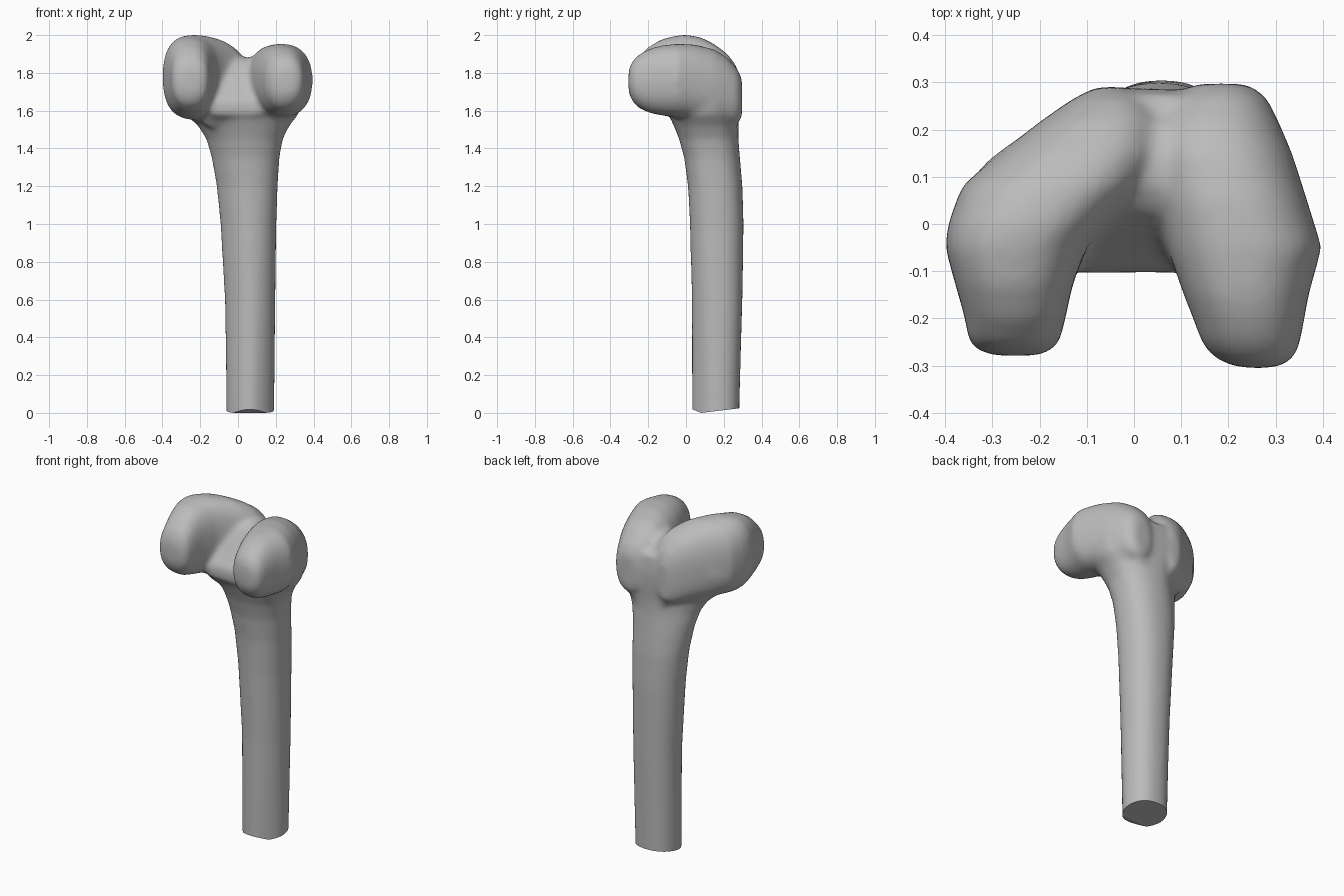
import bpy, bmesh, math
from mathutils import Vector

if "Cube" in bpy.data.objects:
    bpy.data.objects.remove(bpy.data.objects["Cube"], do_unlink=True)

SIDES = 40


def spow(v, e):
    return math.copysign(abs(v) ** e, v)


def loft(bm, sections, place, power):
    """Skin rounded-box rings given as (level, a0, a1, b0, b1) and cap both ends."""
    rings = []
    for lev, a0, a1, b0, b1 in sections:
        ring = []
        for i in range(SIDES):
            t = 2 * math.pi * i / SIDES
            c, s = math.cos(t), math.sin(t)
            e = 2 / power(lev, c, s)
            a = (a0 + a1) / 2 + (a1 - a0) / 2 * spow(c, e)
            b = (b0 + b1) / 2 + (b1 - b0) / 2 * spow(s, e)
            ring.append(bm.verts.new(place(lev, a, b)))
        rings.append(ring)
    faces = [bm.faces.new(rings[0]), bm.faces.new(rings[-1])]
    for r, q in zip(rings, rings[1:]):
        for i in range(SIDES):
            j = (i + 1) % SIDES
            faces.append(bm.faces.new((r[i], r[j], q[j], q[i])))
    bmesh.ops.recalc_face_normals(bm, faces=faces)


def along_y(y, x, z):
    return (x, y, z)


def along_z(z, x, y):
    return (x, y, z)


def shaft_power(z, c, s):
    """Corner roundness: front corners flattened, back -x corner bevelled in the flare."""
    if s < 0:
        return 1.5 + 0.8 * min(1, max(0, z) / 1.3) if c > 0 else 1.65
    if c < 0:
        return 2.2 - 0.95 * min(1, max(0, z - 1.25) / 0.3)
    return 2.4


# (z, x0, x1, y0, y1)
shaft = [
    (-.1, -.06, .19, .03, .28), (.3, -.065, .195, .03, .29), (.6, -.07, .198, .03, .299),
    (1, -.093, .203, .02, .305), (1.2, -.113, .21, .01, .299), (1.35, -.14, .219, -.01, .286),
    (1.45, -.17, .237, -.037, .278), (1.52, -.215, .272, -.065, .278),
    (1.58, -.285, .32, -.092, .283), (1.64, -.33, .335, -.095, .287),
    (1.7, -.33, .335, -.06, .287), (1.8, -.27, .31, .04, .275)]
# (y, x0, x1, z0, z1)
right_condyle = [
    (-.279, -.29, -.21, 1.71, 1.8), (-.271, -.327, -.178, 1.67, 1.84),
    (-.25, -.35, -.157, 1.632, 1.885), (-.2, -.358, -.145, 1.595, 1.937),
    (-.13, -.378, -.13, 1.575, 1.978), (-.05, -.4, -.1, 1.56, 1.998),
    (0, -.394, -.06, 1.55, 2.003), (.08, -.365, .02, 1.55, 1.988),
    (.15, -.285, .06, 1.54, 1.953), (.22, -.195, .06, 1.53, 1.9),
    (.265, -.13, .03, 1.53, 1.84), (.29, -.08, -.02, 1.56, 1.77)]
left_condyle = [
    (-.305, .235, .29, 1.71, 1.8), (-.298, .2, .32, 1.678, 1.835),
    (-.28, .165, .342, 1.643, 1.868), (-.25, .143, .352, 1.613, 1.897),
    (-.2, .125, .361, 1.59, 1.925), (-.15, .105, .37, 1.577, 1.942),
    (-.05, .07, .398, 1.565, 1.955), (.05, .045, .367, 1.55, 1.95),
    (.15, .03, .335, 1.53, 1.925), (.22, .04, .305, 1.52, 1.88),
    (.27, .08, .28, 1.53, 1.825), (.297, .13, .24, 1.56, 1.77)]
groove = [
    (-.103, -.14, .13, 1.58, 1.65), (-.06, -.17, .18, 1.55, 1.71), (-.01, -.2, .22, 1.5, 1.79),
    (.03, -.2, .25, 1.5, 1.85), (.08, -.18, .25, 1.5, 1.882), (.14, -.15, .25, 1.5, 1.882),
    (.2, -.1, .25, 1.5, 1.855), (.25, -.08, .22, 1.5, 1.79), (.271, -.06, .2, 1.5, 1.72)]

bm = bmesh.new()
loft(bm, shaft, along_z, shaft_power)
loft(bm, right_condyle, along_y, lambda l, c, s: 2.5)
loft(bm, left_condyle, along_y, lambda l, c, s: 2.3)
loft(bm, groove, along_y, lambda l, c, s: 5)

# Fuse the parts into one skin and soften the joins
mesh = bpy.data.meshes.new("leg_bone")
bm.to_mesh(mesh)
bm.free()
bone = bpy.data.objects.new("leg_bone", mesh)
bpy.context.collection.objects.link(bone)
fuse = bone.modifiers.new("fuse", "REMESH")
fuse.mode = "VOXEL"
fuse.voxel_size = 0.012
soft = bone.modifiers.new("soften", "SMOOTH")
soft.factor = 0.5
soft.iterations = 22
graph = bpy.context.evaluated_depsgraph_get()
skin = bpy.data.meshes.new_from_object(bone.evaluated_get(graph))
bone.modifiers.clear()
bone.data = skin

# Broken lower end: two shallow cut planes
bm = bmesh.new()
bm.from_mesh(skin)
for slope in (-0.4, 0.12):
    cut = bmesh.ops.bisect_plane(
        bm, geom=bm.verts[:] + bm.edges[:] + bm.faces[:],
        plane_co=(0, .08, 0), plane_no=Vector((0, -slope, 1)), clear_inner=True)
    rim = [e for e in cut["geom_cut"] if isinstance(e, bmesh.types.BMEdge)]
    bmesh.ops.holes_fill(bm, edges=rim)
bmesh.ops.recalc_face_normals(bm, faces=bm.faces[:])
bm.to_mesh(skin)
bm.free()

# Plain grey bone
grey = bpy.data.materials.new("bone_grey")
grey.use_nodes = True
colour = (.5, .5, .5, 1)
grey.diffuse_color = colour
grey.node_tree.nodes["Principled BSDF"].inputs["Base Color"].default_value = colour
skin.materials.clear()
skin.materials.append(grey)

bpy.ops.object.select_all(action="DESELECT")
bone.select_set(True)
bpy.context.view_layer.objects.active = bone
bpy.ops.object.shade_smooth_by_angle(angle=math.radians(40))
